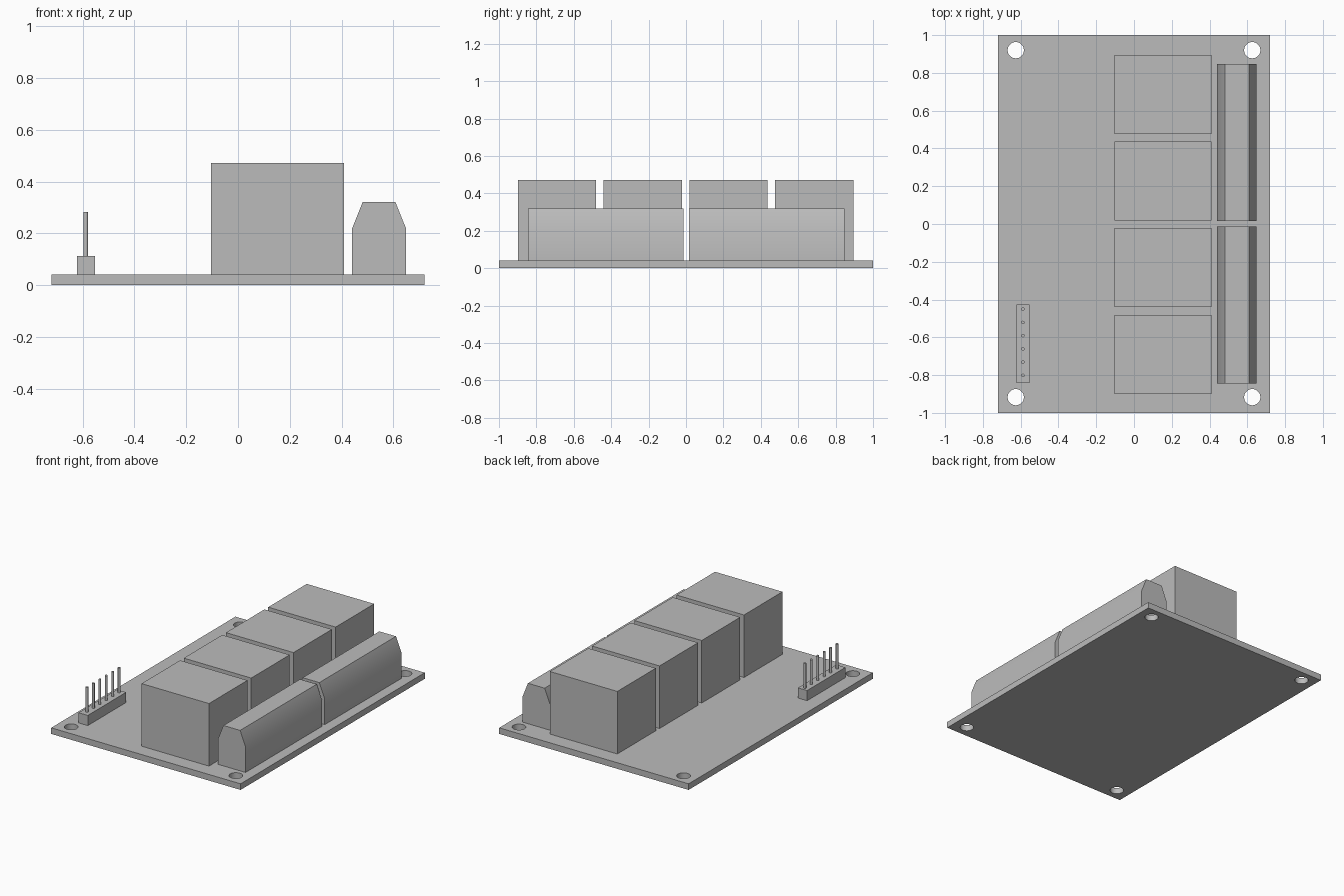
import bpy
import bmesh
from math import radians

cube = bpy.data.objects.get("Cube")
if cube:
    bpy.data.objects.remove(cube, do_unlink=True)

grey = bpy.data.materials.new("plain_grey")
grey.use_nodes = True
grey.diffuse_color = (0.5, 0.5, 0.5, 1)
grey.node_tree.nodes["Principled BSDF"].inputs["Base Color"].default_value = (0.5, 0.5, 0.5, 1)

BOARD_TOP = 0.042


def box(name, x, y, z):
    """Box from (low, high) ranges on each axis."""
    ranges = (x, y, z)
    bpy.ops.mesh.primitive_cube_add(size=1, location=[(a + b) / 2 for a, b in ranges])
    obj = bpy.context.object
    obj.name = name
    obj.scale = [b - a for a, b in ranges]
    bpy.ops.object.transform_apply(location=False, rotation=False, scale=True)
    obj.data.materials.append(grey)
    return obj


def rod(name, x, y, z, radius, sides):
    """Upright cylinder spanning the z range."""
    bpy.ops.mesh.primitive_cylinder_add(vertices=sides, radius=radius, depth=z[1] - z[0],
                                        location=(x, y, (z[0] + z[1]) / 2))
    obj = bpy.context.object
    obj.name = name
    obj.data.materials.append(grey)
    bpy.ops.object.shade_smooth_by_angle(angle=radians(30))
    return obj


def extrude_profile(name, profile, y0, y1):
    """Prism with an x-z outline running along y."""
    bm = bmesh.new()
    face = bm.faces.new([bm.verts.new((x, y0, z)) for x, z in profile])
    ext = bmesh.ops.extrude_face_region(bm, geom=[face])
    moved = [v for v in ext["geom"] if isinstance(v, bmesh.types.BMVert)]
    bmesh.ops.translate(bm, verts=moved, vec=(0, y1 - y0, 0))
    bmesh.ops.recalc_face_normals(bm, faces=bm.faces)
    mesh = bpy.data.meshes.new(name)
    bm.to_mesh(mesh)
    bm.free()
    mesh.materials.append(grey)
    obj = bpy.data.objects.new(name, mesh)
    bpy.context.collection.objects.link(obj)
    bpy.ops.object.select_all(action="DESELECT")
    obj.select_set(True)
    bpy.context.view_layer.objects.active = obj
    bpy.ops.object.shade_smooth_by_angle(angle=radians(30))
    return obj


# Circuit board with four mounting holes
board = box("circuit_board", (-0.72, 0.72), (-1, 1), (0, BOARD_TOP))
for x in (-0.626, 0.626):
    for y in (-0.917, 0.92):
        cutter = rod("hole_cutter", x, y, (-0.1, 0.1), 0.043, 32)
        cutter.hide_render = True
        bpy.ops.object.select_all(action="DESELECT")
        board.select_set(True)
        bpy.context.view_layer.objects.active = board
        mod = board.modifiers.new("mounting_hole", "BOOLEAN")
        mod.operation = "DIFFERENCE"
        mod.solver = "EXACT"
        mod.object = cutter
        bpy.ops.object.modifier_apply(modifier=mod.name)
        bpy.data.objects.remove(cutter, do_unlink=True)
bpy.ops.object.shade_smooth_by_angle(angle=radians(30))

# Row of four relay blocks
for i in range(4):
    y = -0.69 + 0.4585 * i
    box(f"relay_{i + 1}", (-0.104, 0.409), (y - 0.209, y + 0.209), (BOARD_TOP, 0.472))

# Two long screw terminal housings
outline = [(0.44, BOARD_TOP), (0.649, BOARD_TOP), (0.649, 0.218),
           (0.608, 0.32), (0.481, 0.32), (0.44, 0.218)]
extrude_profile("front_terminal", outline, -0.845, -0.013)
extrude_profile("back_terminal", outline, 0.015, 0.848)

# Pin header with six pins
box("header_base", (-0.622, -0.552), (-0.843, -0.427), (BOARD_TOP, 0.112))
for i in range(6):
    rod(f"header_pin_{i + 1}", -0.588, -0.801 + 0.07 * i, (0.11, 0.282), 0.009, 16)
